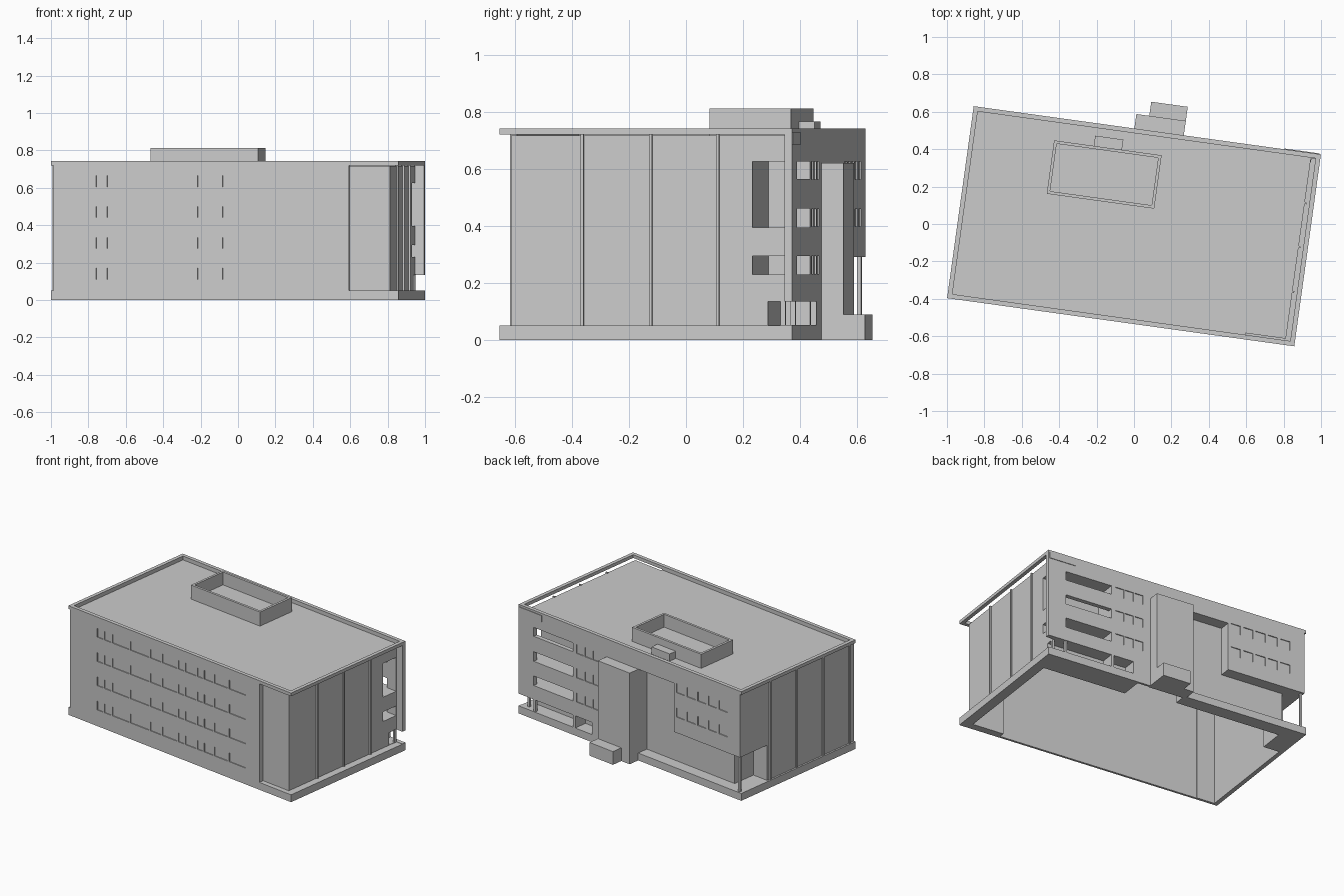
import bpy, bmesh, math
from mathutils import Matrix

if "Cube" in bpy.data.objects:
    bpy.data.objects.remove(bpy.data.objects["Cube"])

# Local frame: u = length, v = depth; everything is turned slightly about z
FRAME = Matrix.Translation((0, -0.012, 0)) @ Matrix.Rotation(math.radians(-7.9), 4, 'Z')
U, V = 0.937, 0.518          # half footprint
ROOF = 0.742


def boxes(name, specs):
    """One object made of boxes given as (u0, u1, v0, v1, z0, z1)."""
    bm = bmesh.new()
    for a, b, c, d, e, f in specs:
        m = Matrix.Translation(((a + b) / 2, (c + d) / 2, (e + f) / 2)) @ \
            Matrix.Diagonal((b - a, d - c, f - e, 1))
        bmesh.ops.create_cube(bm, size=1, matrix=m)
    me = bpy.data.meshes.new(name)
    bm.to_mesh(me)
    bm.free()
    ob = bpy.data.objects.new(name, me)
    bpy.context.collection.objects.link(ob)
    ob.matrix_world = FRAME
    return ob


def cut(ob, specs):
    """Subtract a set of separate boxes and bake the result."""
    c = boxes("cutter", specs)
    c.hide_render = True
    mod = ob.modifiers.new("cut", 'BOOLEAN')
    mod.operation = 'DIFFERENCE'
    mod.solver = 'EXACT'
    mod.object = c
    bpy.context.view_layer.update()
    dg = bpy.context.evaluated_depsgraph_get()
    me = bpy.data.meshes.new_from_object(ob.evaluated_get(dg))
    ob.modifiers.clear()
    ob.data = me
    bpy.data.objects.remove(c)


# Main block: plinth, walls and roof slab in one piece
body = boxes("building_body", [(-U, U, -V, V, 0, ROOF)])
cut(body, [(-U + .025, U - .025, -V + .025, V - .025, .716, 1)])     # roof tray
cut(body, [(-1.1, -.925, -.6, .6, .05, .72)])                       # left wall set back
cut(body, [(.887, 1.1, -.6, .49, .05, .72)])                        # right wall set back
cut(body, [(.67, 1.1, -.6, -.484, .05, .72)])                       # front corner recess

# Open-bottomed hollow interior, leaving room for the recesses
cut(body, [(-.795, .870, -.466, .25, -.1, .70)])
cut(body, [(-.908, -.78, -.50, .25, -.1, .70)])
cut(body, [(-.78, .65, -.503, -.45, -.1, .70)])
cut(body, [(-.795, .870, .24, .355, -.1, .70)])
cut(body, [(-.795, .28, .35, .425, -.1, .70)])
cut(body, [(-.05, .28, .42, .503, -.1, .70)])

# Back: tall recess beside the tower and the undercut left corner
cut(body, [(-.37, -.07, .44, .6, .05, .62)])
cut(body, [(-.81, -.369, .44, .6, .05, .29)])
cut(body, [(-1.1, -.809, .27, .6, .05, .29)])

# Back right loggias: room behind, side opening, strip opening
for z0, z1 in ((.23, .295), (.395, .625)):
    cut(body, [(.48, .95, .37, .488, z0, z1)])
for z0, z1 in ((.23, .295), (.395, .46), (.565, .625)):
    cut(body, [(.48, .81, .48, .6, z0, z1)])
cut(body, [(.48, 1.1, .425, .6, .052, .135), (.32, .46, .425, .6, .052, .135)])

# Shallow front windows, four floors
edges = [-.70, -.64, -.572, -.42, -.253, -.152, -.017, .042, .143, .20, .286, .41, .56]
front = [(a + .006, b - .006, -.6, -V + .006, z, z + .06)
         for z in (.11, .275, .44, .605) for a, b in zip(edges, edges[1:])]
cut(body, front)

# Shallow back windows on both sides of the tower
back = [(u, u + .06, V - .006, .6, z, z + .062)
        for z in (.232, .397, .563) for u in (.25, .32, .39)]
back += [(u, u + .07, V - .006, .6, z, z + .062)
         for z in (.397, .563) for u in (-.82, -.73, -.64, -.55, -.46)]
cut(body, back)

# Thin panel at the top right of the back wall
boxes("back_top_panel", [(.74, .93, V, V + .004, .685, .728)])

# Vertical fins on the end walls
vs = (-.231, .011, .248)
boxes("right_wall_fins", [(.880, .897, v - .005, v + .005, .05, .72) for v in vs])
boxes("left_wall_fins", [(-.935, -.918, v - .005, v + .005, .05, .72) for v in vs + (-.47,)])

# Columns under the open corners
boxes("left_corner_column", [(-.915, -.900, .492, .507, .05, .29)])
boxes("right_corner_columns", [(.80, .815, .495, .512, .05, .14),
                               (.875, .89, .47, .487, .05, .14)])

# Stair tower and entrance porch at the back
boxes("stair_tower", [(-.07, .197, V - .02, .596, 0, .62)])
boxes("entrance_porch", [(0, .197, .59, .672, 0, .09)])

# Open-topped roof enclosure and its small annex
pent = boxes("roof_enclosure", [(-.486, .094, .108, .396, .71, .812)])
cut(pent, [(-.470, .078, .124, .380, .725, 1)])
boxes("roof_annex", [(-.272, -.12, .39, .451, .71, .765)])
